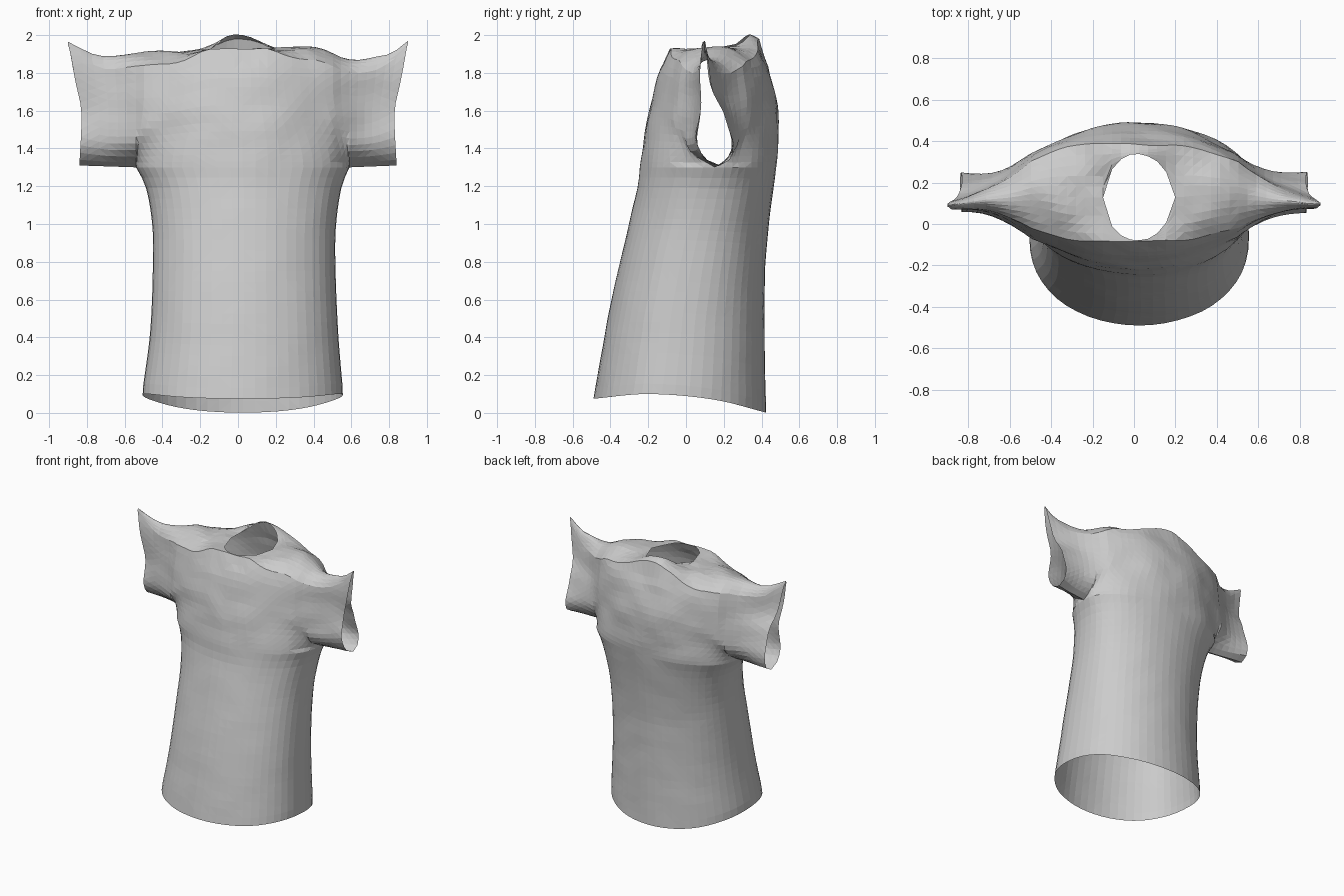
import bpy, bmesh, math
from mathutils import Vector, noise

if "Cube" in bpy.data.objects:
    bpy.data.objects.remove(bpy.data.objects["Cube"], do_unlink=True)


def curve(*pts):
    """Smooth interpolation through (input, value) points."""
    def slope(k):
        (a, va), (b, vb) = pts[max(k - 1, 0)], pts[min(k + 1, len(pts) - 1)]
        return (vb - va) / (b - a)

    def f(t):
        t = min(max(t, pts[0][0]), pts[-1][0])
        k = max(i for i in range(len(pts) - 1) if pts[i][0] <= t)
        (a, va), (b, vb) = pts[k], pts[k + 1]
        d, u = b - a, (t - a) / (b - a)
        ease = u * u * (3 - 2 * u)
        bend = slope(k) * u * (1 - u) ** 2 - slope(k + 1) * u * u * (1 - u)
        return va + (vb - va) * ease + d * bend
    return f


def lerp(a, b, t):
    return a + (b - a) * t


def smooth(t):
    t = max(0, min(1, t))
    return t * t * (3 - 2 * t)


# Profiles of the garment
front_y = curve((.05, -.49), (.2, -.465), (.6, -.39), (1, -.3), (1.2, -.255), (1.4, -.23),
                (1.6, -.195), (1.8, -.14), (1.93, -.08))
back_y = curve((.05, .425), (.2, .42), (.6, .415), (.8, .42), (1, .437), (1.2, .465),
               (1.4, .487), (1.6, .485), (1.8, .445), (1.9, .4), (2, .34))
left_x = curve((.08, .555), (.4, .53), (.8, .515), (1, .52), (1.2, .55), (1.3, .59))
right_x = curve((.08, -.505), (.4, -.465), (.8, -.45), (1, -.455), (1.2, -.49), (1.3, -.54))
side_y = curve((.05, -.06), (.6, 0), (1.1, .1), (1.3, .15))
hem_z = curve((-.49, .075), (-.2, .1), (.15, .07), (.43, 0))
top_z = curve((-.9, 1.97), (-.82, 1.92), (-.7, 1.89), (-.5, 1.91), (-.2, 1.92), (.2, 1.93),
              (.4, 1.94), (.6, 1.87), (.8, 1.9), (.9, 1.97))
spread = curve((-.2, .95), (0, 1), (.2, .95), (.4, .72), (.55, .51), (.7, .34), (.9, .22))
cuff_x = curve((1.3, .84), (1.6, .83), (1.75, .86), (1.97, .9))
cuff_front = curve((1.31, .16), (1.35, .1), (1.45, .06), (1.6, .08), (1.85, .075), (1.97, .095))
cuff_back = curve((1.31, .2), (1.34, .235), (1.42, .25), (1.58, .2), (1.7, .14), (1.97, .105))

COLS, ROWS, LEVELS, ROOF, CUFF = 26, 22, 14, 5, 6
ARMPIT = 1.3
MID_Y = .13

bm = bmesh.new()


def add(x, y, z):
    """Add a vertex with soft cloth folds, strongest around the chest."""
    p = Vector((x, y, z))
    amount = .003 + .006 * smooth((z - 1.15) / .3)
    p.y += amount * noise.noise(Vector((x * 6, y * 5, z * 7)))
    if z > 1.8:
        p.z += .012 * noise.noise(p * 9)
    return bm.verts.new(p)


def bridge(a, b):
    """Skin two rows of vertices with quads, or triangles where they meet."""
    for p, q, r, s in zip(a, a[1:], b[1:], b):
        ring = list(dict.fromkeys((p, q, r, s)))
        if len(ring) > 2 and not bm.faces.get(ring):
            bm.faces.new(ring)


def ring_point(i, z, sign):
    t = math.pi * i / COLS
    xl, xr = left_x(z), right_x(z)
    x = (xl + xr) / 2 + (xl - xr) / 2 * math.cos(t)
    y0 = side_y(z)
    edge = front_y(z) if sign < 0 else back_y(z)
    return x, lerp(y0, edge, max(0, math.sin(t)) ** .88)


def panel_y(x, z, z0, pinch, sign):
    """Depth of the front or back panel above the armpit."""
    edge = front_y(z) if sign < 0 else back_y(z)
    # Rounded under the sleeve, gentle across the chest
    height = max(0, z - z0) / lerp(.16, .4, pinch)
    rise = smooth(height ** lerp(.6, 1, pinch))
    base = lerp(side_y(ARMPIT), MID_Y, rise)
    body = base + (edge - base) * lerp(pinch, spread(abs(x)), rise)
    cuff = cuff_front(z) if sign < 0 else cuff_back(z)
    return lerp(body, cuff, max(0, min(1, (abs(x) - .5) / .36)))


def shoulder_drop(x):
    """How far the front and back edges fall below the shoulder ridge."""
    return .07 * smooth((abs(x) - .12) / .25) * (1 - .6 * smooth((abs(x) - .7) / .2))


def roof_z(x, y, u):
    collar = .08 * math.exp(-(x / .14) ** 2 - ((y - .33) / .1) ** 2)
    return top_z(x) - shoulder_drop(x) * (2 * u - 1) ** 2 + collar


# Body tube from hem to armpit
rows = []
for r in range(ROWS + 1):
    h = r / ROWS
    zn = lerp(.05, ARMPIT, h)
    halves = []
    for sign in (-1, 1):
        half = []
        for i in range(COLS + 1):
            if sign > 0 and i in (0, COLS):
                half.append(halves[0][i])
                continue
            x, y = ring_point(i, zn, sign)
            half.append(add(x, y, lerp(hem_z(y), ARMPIT, h)))
        halves.append(half)
    rows.append(halves)
for low, high in zip(rows, rows[1:]):
    for side in (0, 1):
        bridge(low[side], high[side])
front_ring, back_ring = rows[-1]


def arch(xfun, x_top, z0, pinch, start, end):
    """Front panel, shoulder and back panel of one section, split at the neck."""
    zt = top_z(x_top) - shoulder_drop(x_top)
    sides = []
    for sign, first in ((-1, start), (1, end)):
        side = [first]
        for j in range(1, LEVELS + 1):
            s = (j / LEVELS) ** 1.15
            z = lerp(z0, zt, s)
            x = xfun(s, z)
            y = panel_y(x, z, z0, pinch, sign)
            side.append(add(x, y, roof_z(x, y, (1 + sign) / 2) if j == LEVELS else z))
        sides.append(side)
    x = xfun(1, top_z(x_top))
    yf, yb = (panel_y(x, zt, z0, pinch, s) for s in (-1, 1))
    n = 1 - ((x - .02) / .165) ** 2
    gap = .21 * math.sqrt(n) if n > 0 else 0
    middle = lerp(MID_Y, (yf + yb) / 2, smooth((abs(x) - .2) / .3))
    for side, sign, ya in ((sides[0], -1, yf), (sides[1], 1, yb)):
        edge = middle + sign * gap
        edge = max(edge, yf + .005) if sign < 0 else min(edge, yb - .005)
        for k in range(1, ROOF + 1):
            if k == ROOF and sign > 0 and not gap:
                side.append(sides[0][-1])
                continue
            y = lerp(ya, edge, k / ROOF)
            side.append(add(x, y, roof_z(x, y, (y - yf) / (yb - yf))))
    return sides


# Chest, shoulders and neck opening
arches = []
for i in range(COLS + 1):
    xr = ring_point(i, ARMPIT, -1)[0]
    xu = lerp(left_x(ARMPIT), right_x(ARMPIT), i / COLS)
    pinch = max(0, math.sin(math.pi * i / COLS)) ** .88
    arches.append(arch(lambda s, z: lerp(xr, xu, smooth(s * 1.3)), xu, ARMPIT, pinch,
                       front_ring[i], back_ring[i]))
for a, b in zip(arches, arches[1:]):
    for side in (0, 1):
        bridge(a[side], b[side])

# Short sleeves, open at the cuff
for sign, shoulder in ((1, arches[0]), (-1, arches[-1])):
    previous = shoulder
    x0 = left_x(ARMPIT) if sign > 0 else right_x(ARMPIT)
    for k in range(1, CUFF + 1):
        t = k / CUFF
        z0 = lerp(ARMPIT, 1.31, t)
        under = add(lerp(x0, sign * cuff_x(z0), t), lerp(side_y(ARMPIT), .18, t), z0)
        section = arch(lambda s, z: lerp(x0, sign * cuff_x(z), t), lerp(x0, sign * .9, t),
                       z0, 0, under, under)
        for side in (0, 1):
            bridge(previous[side], section[side])
        previous = section

# Faceted cloth surface
bmesh.ops.recalc_face_normals(bm, faces=bm.faces)
probe = min(bm.faces, key=lambda f: f.calc_center_median().y)
if probe.normal.y > 0:
    bmesh.ops.reverse_faces(bm, faces=bm.faces)
bmesh.ops.triangulate(bm, faces=bm.faces)

cloth = bpy.data.materials.new("grey cloth")
cloth.use_nodes = True
grey = (.6, .6, .6, 1)
cloth.diffuse_color = grey
cloth.node_tree.nodes["Principled BSDF"].inputs["Base Color"].default_value = grey

mesh = bpy.data.meshes.new("short_sleeved_shirt")
bm.to_mesh(mesh)
bm.free()
mesh.materials.append(cloth)
shirt = bpy.data.objects.new("short_sleeved_shirt", mesh)
bpy.context.collection.objects.link(shirt)
